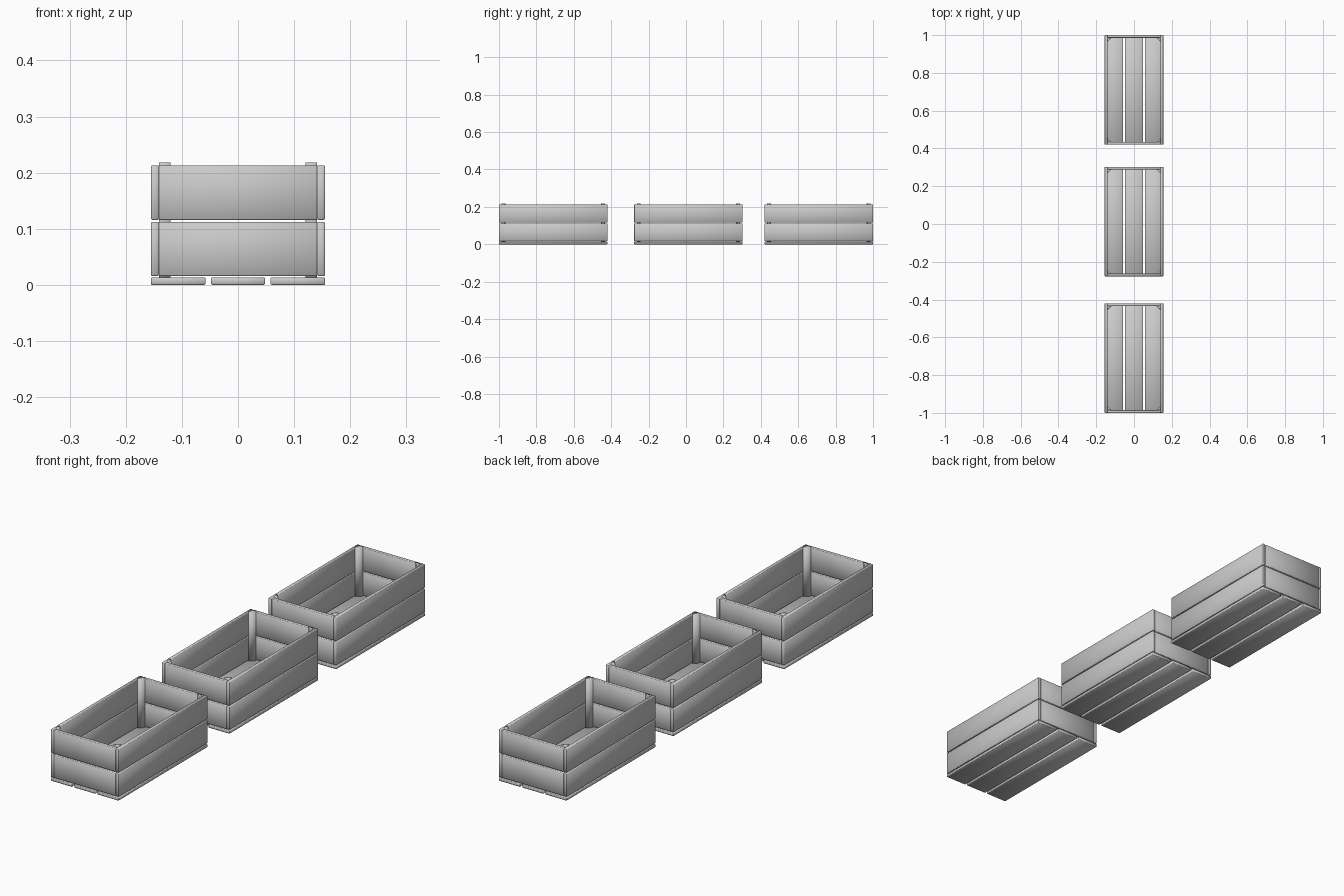
import bpy, bmesh

if "Cube" in bpy.data.objects:
    bpy.data.objects.remove(bpy.data.objects["Cube"])

HALF_W, LENGTH, THICK = 0.155, 0.58, 0.014
CENTRES = (-0.71, 0.013, 0.71)
BOARD_Z = ((0.016, 0.112), (0.116, 0.213))
POST_Z = (0.013, 0.218)
POST = 0.022


def finish(bm, name):
    bmesh.ops.recalc_face_normals(bm, faces=bm.faces)
    for f in bm.faces:
        f.smooth = True
    mesh = bpy.data.meshes.new(name)
    bm.to_mesh(mesh)
    bm.free()
    obj = bpy.data.objects.new(name, mesh)
    bpy.context.collection.objects.link(obj)
    return obj


def plank(name, x, y, z):
    """Softly chamfered board spanning the given (min, max) ranges."""
    bm = bmesh.new()
    bmesh.ops.create_cube(bm, size=1)
    for v in bm.verts:
        v.co = [r[0] if c < 0 else r[1] for c, r in zip(v.co, (x, y, z))]
    bmesh.ops.bevel(bm, geom=bm.edges[:], offset=0.0015, segments=1,
                    affect='EDGES', profile=0.5)
    return finish(bm, name)


def corner_post(name, x, y, sx, sy):
    """Triangular post with its right angle in the crate corner."""
    bm = bmesh.new()
    outline = ((x, y), (x - sx * POST, y), (x, y - sy * POST))
    face = bm.faces.new([bm.verts.new((px, py, POST_Z[0])) for px, py in outline])
    top = bmesh.ops.extrude_face_region(bm, geom=[face])
    for v in top["geom"]:
        if isinstance(v, bmesh.types.BMVert):
            v.co.z = POST_Z[1]
    upright = [e for e in bm.edges
               if abs(e.verts[0].co.z - e.verts[1].co.z) > 0.1]
    bmesh.ops.bevel(bm, geom=upright, offset=0.0015, segments=1,
                    affect='EDGES', profile=0.5)
    return finish(bm, name)


for cy in CENTRES:
    y0, y1 = cy - LENGTH / 2, cy + LENGTH / 2
    inner = HALF_W - THICK

    # Floor slats
    for x in ((-HALF_W, -0.058), (-0.048, 0.048), (0.058, HALF_W)):
        plank("floor_slat", x, (y0, y1), (0, 0.013))

    # Two tiers of side and end boards
    for z in BOARD_Z:
        plank("side_board", (-HALF_W, -inner), (y0, y1), z)
        plank("side_board", (inner, HALF_W), (y0, y1), z)
        plank("end_board", (-inner, inner), (y0, y0 + THICK), z)
        plank("end_board", (-inner, inner), (y1 - THICK, y1), z)

    # Corner posts
    for sx in (-1, 1):
        for sy in (-1, 1):
            corner_post("corner_post", sx * inner,
                        cy + sy * (LENGTH / 2 - THICK), sx, sy)
